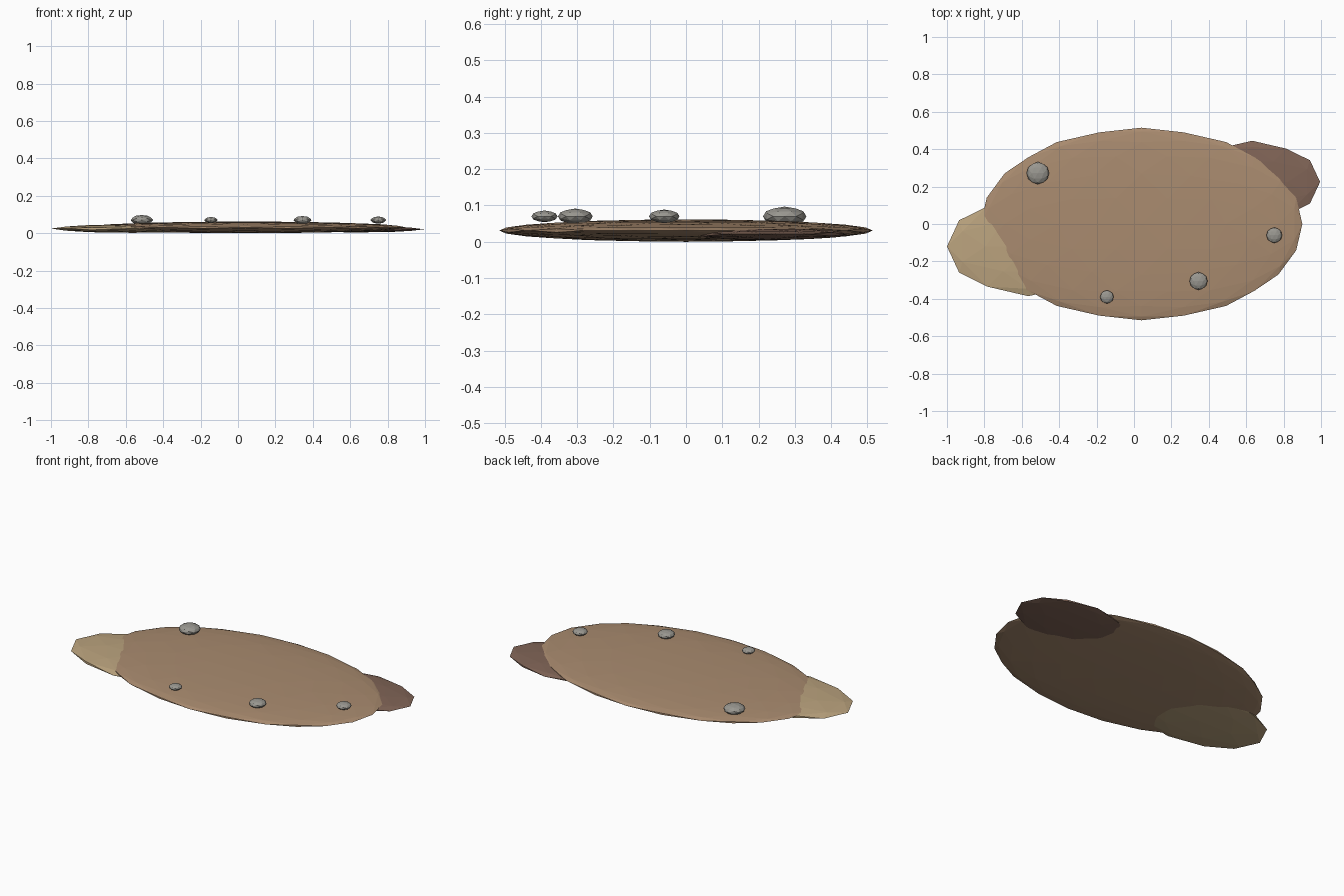
import bpy, bmesh
from mathutils import Vector

if "Cube" in bpy.data.objects:
    bpy.data.objects.remove(bpy.data.objects["Cube"])

PHI = (1 + 5 ** 0.5) / 2


def material(name, rgb):
    m = bpy.data.materials.new(name)
    m.diffuse_color = (*rgb, 1)
    m.use_nodes = True
    m.node_tree.nodes["Principled BSDF"].inputs["Base Color"].default_value = m.diffuse_color
    return m


def flat_ball(name, loc, radii, splits, mat):
    """Faceted icosahedral ball with a two-fold axis up, squashed to the given radii."""
    bm = bmesh.new()
    for a in (-1, 1):
        for b in (-1, 1):
            for co in ((a, 0, b * PHI), (0, a * PHI, b), (a * PHI, b, 0)):
                bm.verts.new(Vector(co).normalized())
    bmesh.ops.convex_hull(bm, input=bm.verts[:])
    for _ in range(splits):
        bmesh.ops.subdivide_edges(bm, edges=bm.edges[:], cuts=1, use_grid_fill=True)
        for v in bm.verts:
            v.co.normalize()
    bmesh.ops.triangulate(bm, faces=bm.faces[:])
    bmesh.ops.scale(bm, vec=radii, verts=bm.verts[:])
    bmesh.ops.recalc_face_normals(bm, faces=bm.faces[:])
    me = bpy.data.meshes.new(name)
    bm.to_mesh(me)
    bm.free()
    ob = bpy.data.objects.new(name, me)
    ob.location = loc
    me.materials.append(mat)
    bpy.context.collection.objects.link(ob)
    return ob


earth = material("earth", (0.40, 0.26, 0.16))
sand = material("sand", (0.50, 0.37, 0.21))
clay = material("clay", (0.22, 0.13, 0.095))
stone = material("stone", (0.32, 0.31, 0.28))

# Overlapping ground patches
flat_ball("main_patch", (0.04, 0, 0.031), (0.86, 0.515, 0.031), 2, earth)
flat_ball("sand_patch", (-0.565, -0.12, 0.0245), (0.435, 0.266, 0.0226), 1, sand)
flat_ball("clay_patch", (0.632, 0.225, 0.021), (0.363, 0.22, 0.017), 1, clay)

# Pebbles lying on the patch
for i, (x, y, r) in enumerate([(-0.514, 0.272, 0.06), (0.345, -0.305, 0.048),
                               (0.75, -0.06, 0.042), (-0.145, -0.39, 0.036)]):
    flat_ball(f"pebble_{i + 1}", (x, y, 0.07), (r, r, r * 0.45), 1, stone)
